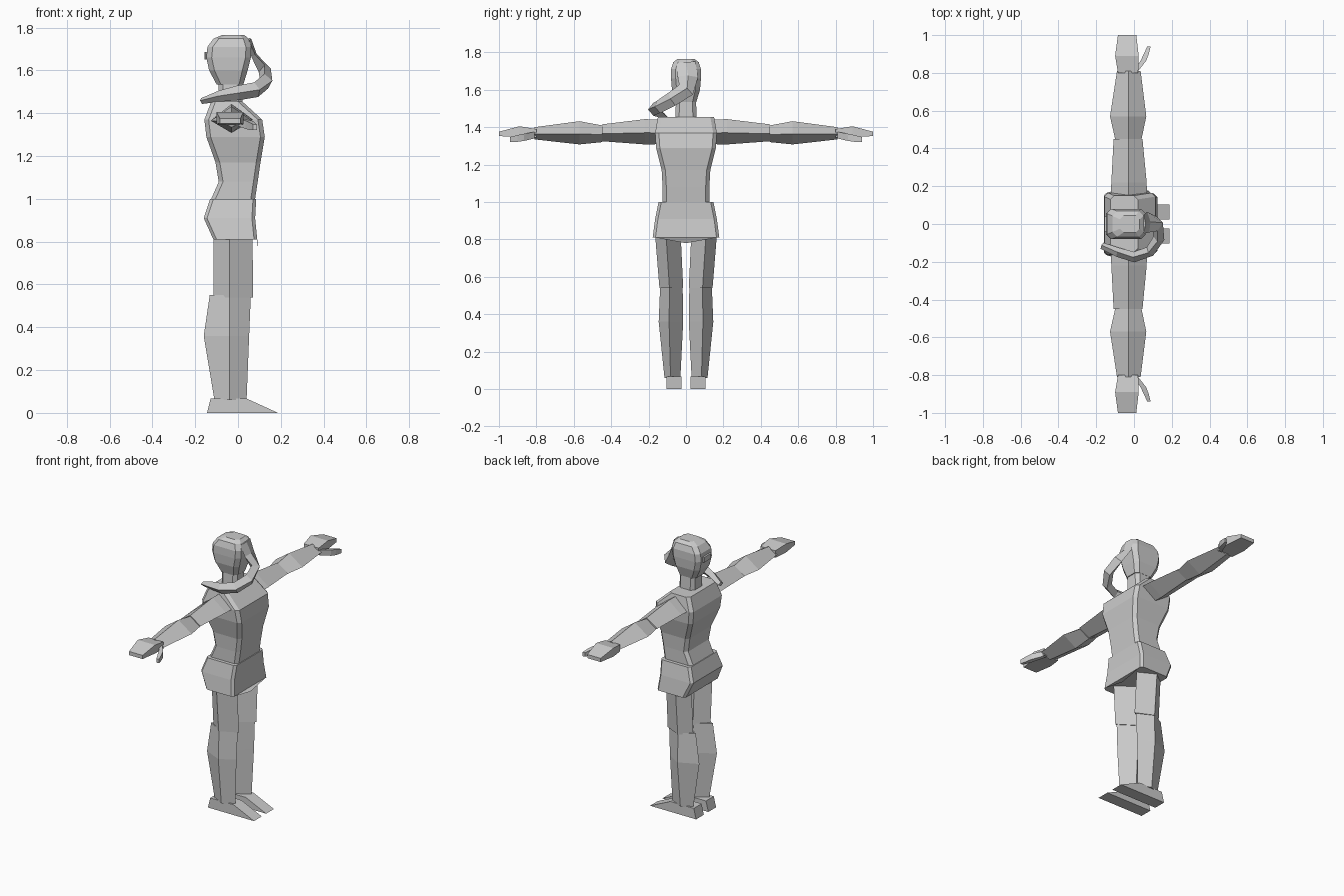
import bpy, bmesh
from mathutils import Vector

cube = bpy.data.objects.get("Cube")
if cube:
    bpy.data.objects.remove(cube)

grey = bpy.data.materials.new("plain grey")
grey.use_nodes = True
grey.diffuse_color = (0.6, 0.6, 0.6, 1)
grey.node_tree.nodes["Principled BSDF"].inputs["Base Color"].default_value = (0.6, 0.6, 0.6, 1)


def loft(name, rings):
    """Skin a list of equal-length point rings and cap both ends."""
    bm = bmesh.new()
    loops = [[bm.verts.new(p) for p in ring] for ring in rings]
    n = len(loops[0])
    for a, b in zip(loops, loops[1:]):
        for i in range(n):
            j = (i + 1) % n
            bm.faces.new((a[i], a[j], b[j], b[i]))
    bm.faces.new(loops[0])
    bm.faces.new(loops[-1])
    bmesh.ops.recalc_face_normals(bm, faces=bm.faces)
    mesh = bpy.data.meshes.new(name)
    bm.to_mesh(mesh)
    bm.free()
    mesh.materials.append(grey)
    obj = bpy.data.objects.new(name, mesh)
    bpy.context.collection.objects.link(obj)
    return obj


def slab(z, x0, x1, w, cut=0.0, dip=0.0):
    """Horizontal body section with cut corners and a front centre point."""
    c = cut
    return [(x1, 0, z - dip), (x1, w - c, z), (x1 - c, w, z), (x0 + c, w, z), (x0, w - c, z),
            (x0, c - w, z), (x0 + c, -w, z), (x1 - c, -w, z), (x1, c - w, z)]


def leg_ring(s, z, x0, x1, y0, y1):
    """Horizontal diamond section of a leg."""
    mx, my = -0.04, (y0 + y1) / 2 + 0.01
    return [(x1, s * my, z), (mx, s * y1, z), (x0, s * my, z), (mx, s * y0, z)]


def arm_ring(s, y, x0, x1, z0, z1):
    """Upright diamond section of an arm."""
    mx, mz = -0.03, (z0 + z1) / 2 - 0.005
    return [(x1, s * y, mz), (mx, s * y, z1), (x0, s * y, mz), (mx, s * y, z0)]


def box_ring(s, y, x0, x1, z0, z1):
    return [(x0, s * y, z0), (x1, s * y, z0), (x1, s * y, z1), (x0, s * y, z1)]


# Trunk and hips
loft("torso", [slab(1.0, -0.125, 0.08, 0.125, 0.02), slab(1.08, -0.09, 0.092, 0.125, 0.02),
               slab(1.17, -0.105, 0.105, 0.13, 0.02), slab(1.29, -0.148, 0.125, 0.16, 0.02),
               slab(1.37, -0.157, 0.113, 0.165, 0.02), slab(1.455, -0.125, 0.02, 0.15, 0.02)])
loft("hip_cover", [slab(0.81, -0.115, 0.09, 0.178, 0.015, 0.03), slab(0.91, -0.16, 0.08, 0.165, 0.015),
                   slab(1.0, -0.13, 0.085, 0.147, 0.015)])

# Neck and head
loft("neck", [slab(1.43, -0.09, 0.02, 0.058, 0.02), slab(1.58, -0.09, 0.02, 0.052, 0.02)])
loft("head", [slab(1.535, -0.10, 0.025, 0.055, 0.02), slab(1.60, -0.135, 0.045, 0.075, 0.025),
              slab(1.66, -0.148, 0.06, 0.08, 0.025), slab(1.71, -0.143, 0.062, 0.08, 0.025),
              slab(1.748, -0.115, 0.05, 0.068, 0.025), slab(1.765, -0.075, 0.03, 0.045, 0.02)])
loft("hair_knot", [slab(1.652, -0.157, -0.12, 0.04, 0.005), slab(1.685, -0.157, -0.12, 0.04, 0.005)])

# Long lock of hair sweeping from the forehead round the neck
path = [((0.052, 0.0, 1.745), 0.01, 0.05), ((0.075, 0.01, 1.67), 0.014, 0.055),
        ((0.125, 0.0, 1.6), 0.03, 0.045), ((0.132, -0.075, 1.55), 0.03, 0.04),
        ((0.085, -0.145, 1.51), 0.028, 0.036), ((0.0, -0.175, 1.495), 0.028, 0.034),
        ((-0.085, -0.15, 1.48), 0.025, 0.026), ((-0.17, -0.115, 1.457), 0.018, 0.014)]
rings = []
for i, (p, thick, wide) in enumerate(path):
    a = Vector(path[max(i - 1, 0)][0])
    b = Vector(path[min(i + 1, len(path) - 1)][0])
    along = (b - a).normalized()
    out = Vector((p[0] + 0.03, p[1], 0.0))
    out = (out - along * out.dot(along)).normalized()
    side = along.cross(out)
    c = Vector(p)
    rings.append([c + out * thick, c + side * wide, c - out * thick, c - side * wide])
loft("hair_lock", rings)

# Limbs on both sides
for s, tag in ((1, "far"), (-1, "near")):
    loft(tag + "_thigh", [leg_ring(s, 0.54, -0.115, 0.07, 0.015, 0.142),
                          leg_ring(s, 0.86, -0.115, 0.068, 0.03, 0.168)])
    loft(tag + "_shin", [leg_ring(s, 0.06, -0.11, 0.04, 0.03, 0.115),
                         leg_ring(s, 0.36, -0.16, 0.052, 0.015, 0.146),
                         leg_ring(s, 0.55, -0.132, 0.06, 0.018, 0.138)])
    heel, top, toe = -0.145, 0.067, 0.187
    loft(tag + "_foot", [[(heel, s * y, 0), (toe, s * y, 0), (0.04, s * y, top), (-0.128, s * y, top)]
                         for y in (0.023, 0.103)])
    loft(tag + "_upper_arm", [arm_ring(s, 0.1, -0.125, 0.07, 1.31, 1.44),
                              arm_ring(s, 0.22, -0.12, 0.067, 1.308, 1.443),
                              arm_ring(s, 0.45, -0.108, 0.045, 1.325, 1.415)])
    loft(tag + "_forearm", [arm_ring(s, 0.45, -0.1, 0.04, 1.32, 1.41),
                            arm_ring(s, 0.57, -0.127, 0.065, 1.308, 1.432),
                            arm_ring(s, 0.81, -0.09, 0.035, 1.335, 1.4)])
    loft(tag + "_hand", [box_ring(s, 0.8, -0.085, 0.022, 1.345, 1.39),
                         box_ring(s, 0.89, -0.1, 0.025, 1.35, 1.405),
                         box_ring(s, 1.0, -0.085, 0.012, 1.352, 1.376)])
    loft(tag + "_thumb", [box_ring(s, 0.81, 0.0, 0.022, 1.34, 1.375),
                          box_ring(s, 0.865, 0.035, 0.065, 1.327, 1.365),
                          box_ring(s, 0.9, 0.052, 0.078, 1.322, 1.358),
                          box_ring(s, 0.94, 0.07, 0.088, 1.322, 1.348)])
